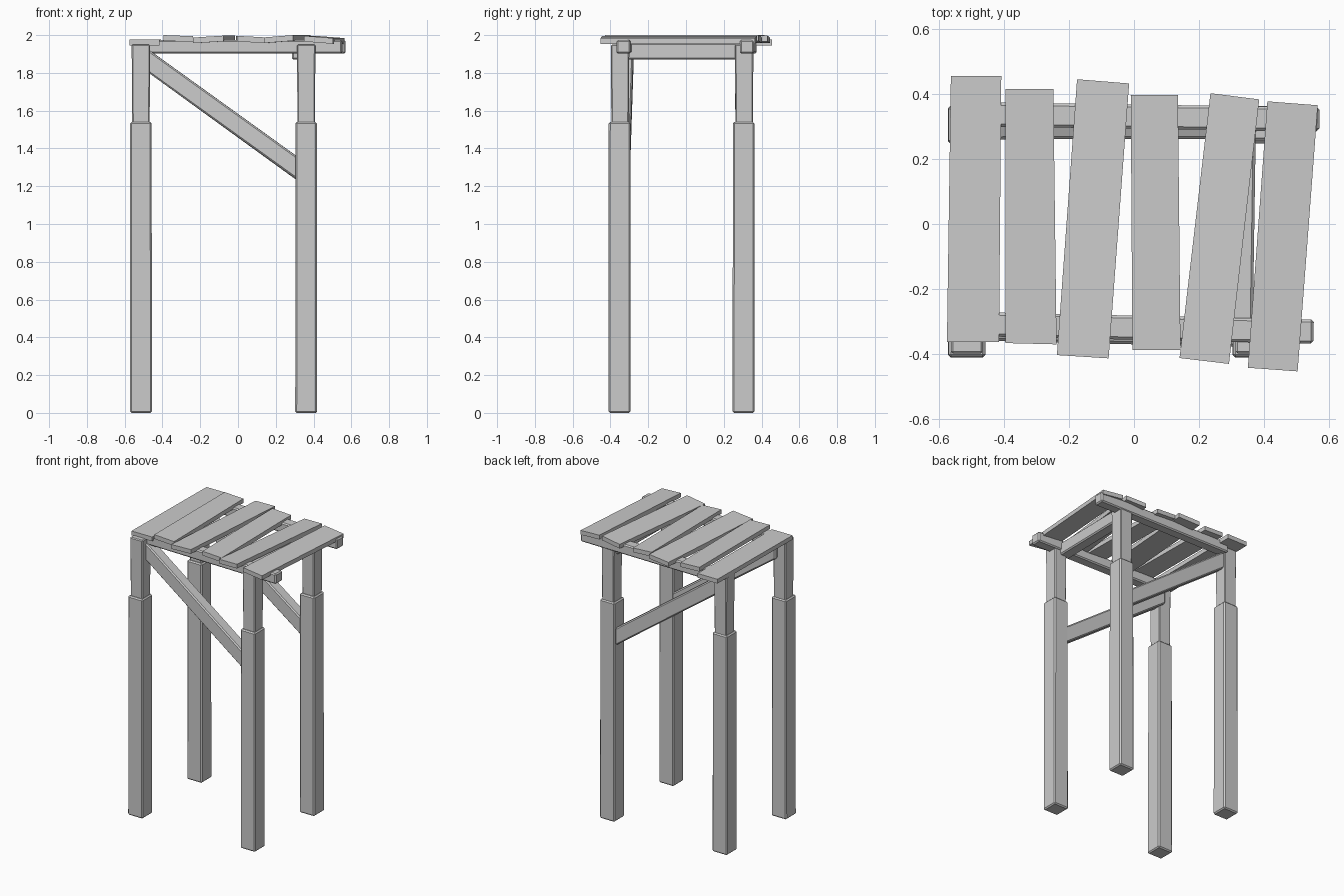
import bpy, bmesh
from mathutils import Vector

if "Cube" in bpy.data.objects:
    bpy.data.objects.remove(bpy.data.objects["Cube"])


def prism(name, bottom, top, bevel=0.0):
    """Solid between two matching four-point rings."""
    bm = bmesh.new()
    lo = [bm.verts.new(p) for p in bottom]
    hi = [bm.verts.new(p) for p in top]
    bm.faces.new(lo[::-1])
    bm.faces.new(hi)
    for i in range(4):
        j = (i + 1) % 4
        bm.faces.new((lo[i], lo[j], hi[j], hi[i]))
    bmesh.ops.recalc_face_normals(bm, faces=bm.faces)
    mesh = bpy.data.meshes.new(name)
    bm.to_mesh(mesh)
    bm.free()
    ob = bpy.data.objects.new(name, mesh)
    bpy.context.collection.objects.link(ob)
    if bevel:
        mod = ob.modifiers.new("worn_edges", 'BEVEL')
        mod.width = bevel
        mod.segments = 1
    return ob


def square(x, y, z, w):
    h = w / 2
    return [(x - h, y - h, z), (x + h, y - h, z), (x + h, y + h, z), (x - h, y + h, z)]


def beam(name, a, b, w, h, bevel=0.008):
    """Bar from a to b with width w (level) and height h (vertical); upright cut ends."""
    a, b = Vector(a), Vector(b)
    side = (b - a).cross(Vector((0, 0, 1))).normalized() * w / 2
    up = Vector((0, 0, h / 2))
    ring = lambda p: [p - side - up, p + side - up, p + side + up, p - side + up]
    return prism(name, ring(a), ring(b), bevel)


# Legs: thick lower post with a thinner post on top
for side, x in (("left", -0.514), ("right", 0.361)):
    for end, y in (("front", -0.352), ("back", 0.305)):
        prism(f"{end}_{side}_lower_leg", square(x, y, 0, 0.116),
              square(x, y, 1.54, 0.114), 0.008)
        prism(f"{end}_{side}_upper_leg", square(x, y + 0.003, 1.50, 0.092),
              square(x, y + 0.003, 1.95, 0.098), 0.006)

# Rails under the planks
beam("front_rail", (-0.48, -0.308, 1.938), (0.552, -0.331, 1.938), 0.074, 0.072)
beam("back_rail", (-0.48, 0.337, 1.938), (0.57, 0.322, 1.938), 0.074, 0.072)
beam("right_cross_rail", (0.325, -0.32, 1.915), (0.335, 0.33, 1.915), 0.08, 0.088)

# Diagonal braces
beam("front_brace", (-0.50, -0.318, 1.881), (0.34, -0.338, 1.277), 0.08, 0.122)
beam("back_brace", (-0.50, 0.30, 1.881), (0.34, 0.302, 1.272), 0.08, 0.122)

# Uneven top planks: back edge x/y, front edge x/y, underside height left and right
planks = [
    ((-0.563, 0.455), (-0.408, 0.455), (-0.415, -0.362), (-0.575, -0.362), 1.946, 1.946),
    ((-0.395, 0.415), (-0.248, 0.415), (-0.238, -0.370), (-0.395, -0.366), 1.970, 1.964),
    ((-0.175, 0.445), (-0.015, 0.432), (-0.078, -0.413), (-0.237, -0.403), 1.957, 1.967),
    ((-0.010, 0.397), (0.135, 0.397), (0.143, -0.387), (-0.005, -0.387), 1.966, 1.958),
    ((0.235, 0.402), (0.385, 0.383), (0.292, -0.430), (0.140, -0.412), 1.958, 1.970),
    ((0.410, 0.377), (0.565, 0.365), (0.503, -0.453), (0.350, -0.442), 1.966, 1.954),
]
for n, (bl, br, fr, fl, zl, zr) in enumerate(planks, 1):
    ring = [(*bl, zl), (*br, zr), (*fr, zr), (*fl, zl)]
    prism(f"plank_{n}", ring, [(x, y, z + 0.03) for x, y, z in ring])
